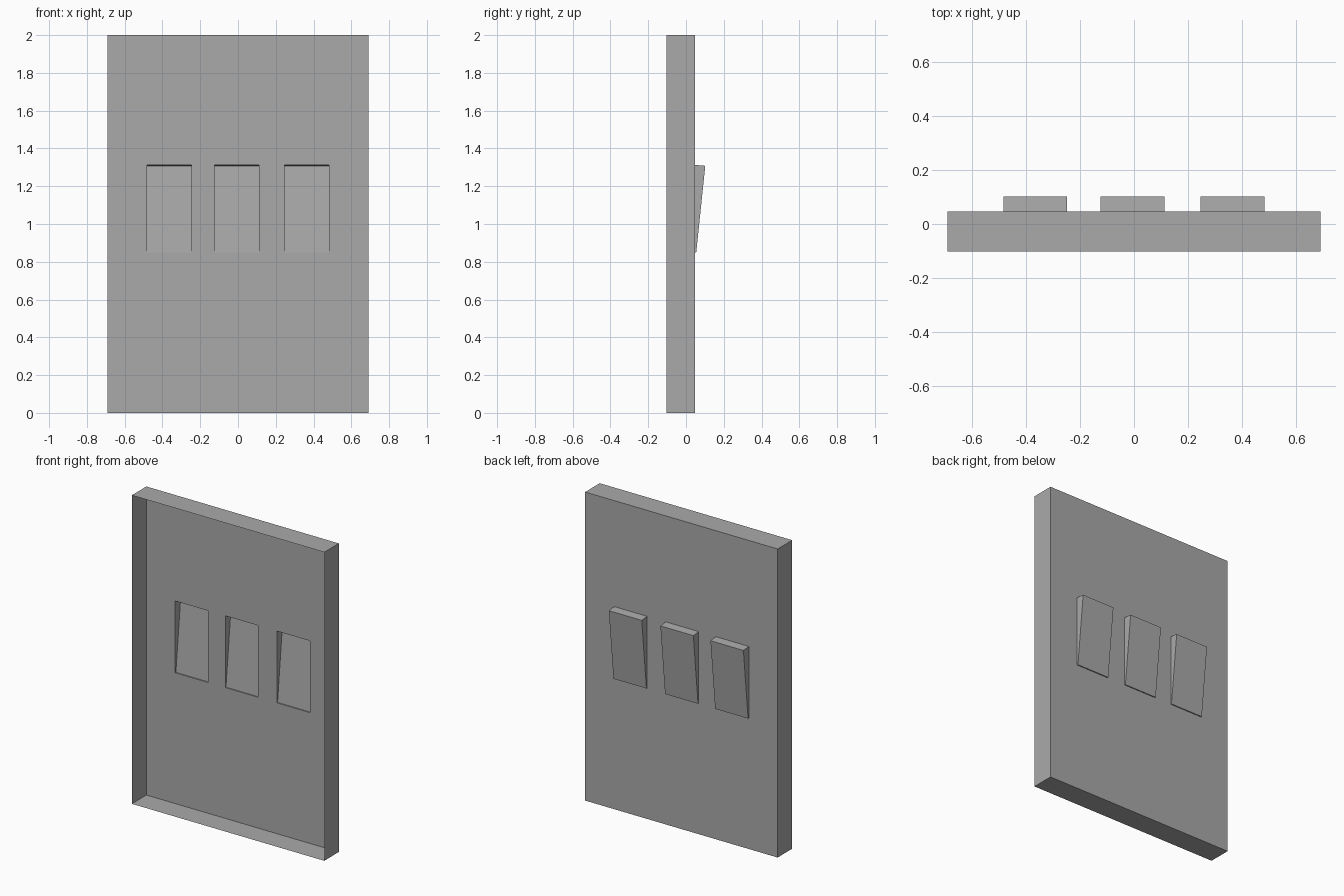
import bpy
import bmesh

cube = bpy.data.objects.get("Cube")
if cube:
    bpy.data.objects.remove(cube, do_unlink=True)

GREY = (0.4, 0.4, 0.4, 1.0)
grey = bpy.data.materials.new("plain grey")
grey.use_nodes = True
grey.diffuse_color = GREY
grey.node_tree.nodes["Principled BSDF"].inputs["Base Color"].default_value = GREY

HALF_W, HEIGHT = 0.69, 2.0
RIM_Y, PLATE_Y, TIP_Y = -0.102, 0.047, 0.102
LOW, HIGH = 0.848, 1.313            # switch opening heights
SWITCH_HALF = 0.118
CENTRES = {"right": -0.365, "middle": -0.006, "left": 0.364}


def make_object(name, quads):
    """Build an open sheet object from quads wound to face outward."""
    bm = bmesh.new()
    for quad in quads:
        bm.faces.new([bm.verts.new(p) for p in quad])
    bmesh.ops.remove_doubles(bm, verts=bm.verts, dist=0.0001)
    mesh = bpy.data.meshes.new(name)
    bm.to_mesh(mesh)
    bm.free()
    mesh.materials.append(grey)
    obj = bpy.data.objects.new(name, mesh)
    bpy.context.collection.objects.link(obj)


def skirt(back, front):
    """Walls joining two matching loops."""
    n = len(back)
    return [(back[i], front[i], front[(i + 1) % n], back[(i + 1) % n])
            for i in range(n)]


def loop(x0, x1, bottom, top):
    """Rectangle facing +y; bottom and top are (y, z) pairs."""
    return [(x1, *bottom), (x0, *bottom), (x0, *top), (x1, *top)]


# Wall plate with three openings, and its four rim walls
xs = [-HALF_W]
for c in CENTRES.values():
    xs += [c - SWITCH_HALF, c + SWITCH_HALF]
xs.append(HALF_W)
zs = [0, LOW, HIGH, HEIGHT]
plate = []
for i in range(len(xs) - 1):
    for j in range(len(zs) - 1):
        if not (j == 1 and i % 2 == 1):
            plate.append(loop(xs[i], xs[i + 1], (PLATE_Y, zs[j]), (PLATE_Y, zs[j + 1])))
outer = loop(-HALF_W, HALF_W, (PLATE_Y, 0), (PLATE_Y, HEIGHT))
rim = loop(-HALF_W, HALF_W, (RIM_Y, 0), (RIM_Y, HEIGHT))
make_object("cover_plate", plate)
make_object("plate_rim", skirt(outer, rim))

# Hollow tilted rocker switches
for side, c in CENTRES.items():
    x0, x1 = c - SWITCH_HALF, c + SWITCH_HALF
    base = loop(x0, x1, (PLATE_Y, LOW), (PLATE_Y, HIGH))
    face = loop(x0, x1, (PLATE_Y + 0.007, LOW), (TIP_Y, HIGH - 0.005))
    make_object(side + "_rocker_switch", [face] + skirt(face, base))
